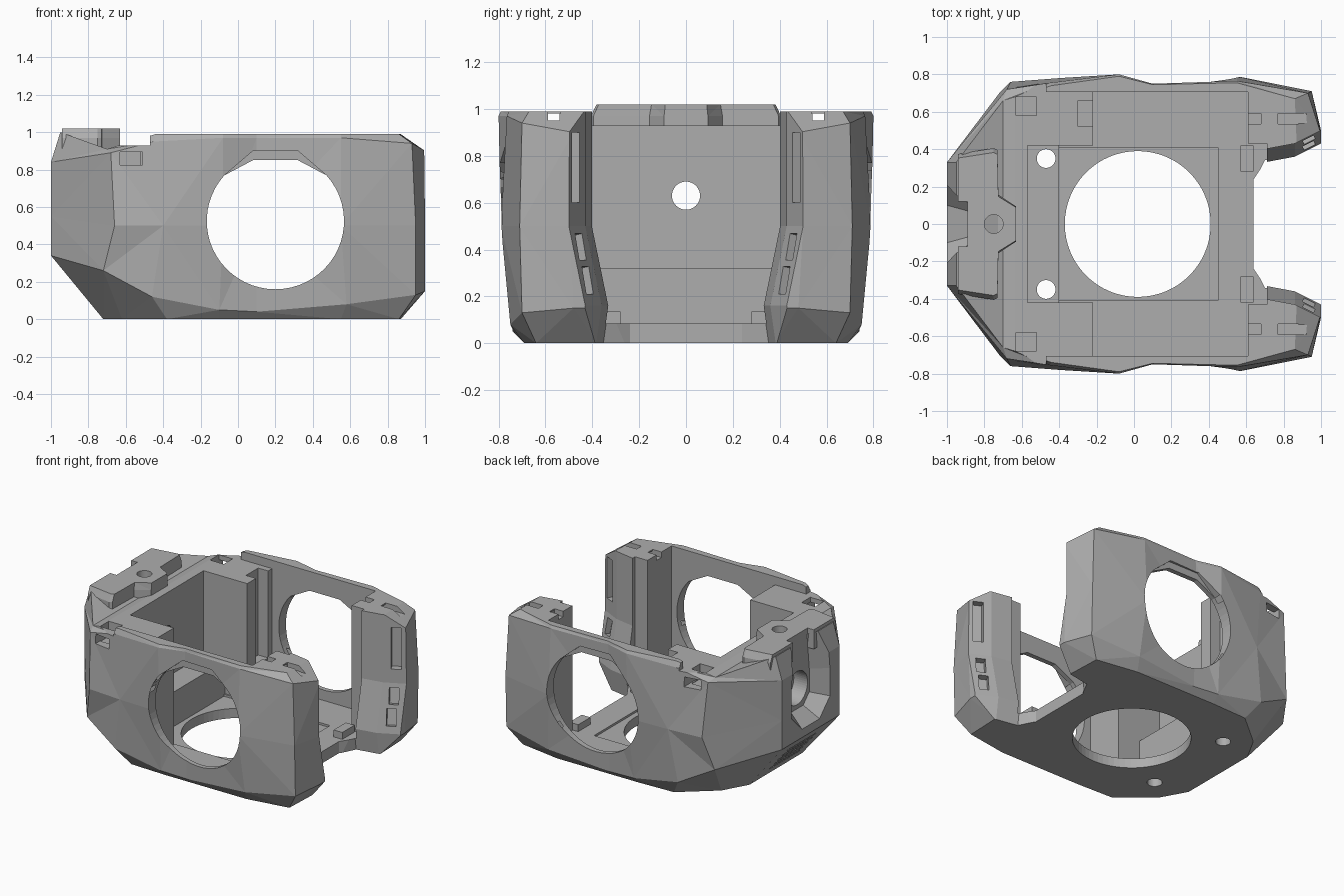
import bpy, bmesh, math
from mathutils import Matrix, Euler

cube = bpy.data.objects.get("Cube")
if cube:
    bpy.data.objects.remove(cube, do_unlink=True)

grey = bpy.data.materials.new("neutral grey")
grey.use_nodes = True
grey.diffuse_color = (0.42, 0.42, 0.42, 1)
grey.node_tree.nodes["Principled BSDF"].inputs["Base Color"].default_value = grey.diffuse_color


def finish(name, bm):
    bmesh.ops.triangulate(bm, faces=bm.faces[:])
    bmesh.ops.recalc_face_normals(bm, faces=bm.faces[:])
    mesh = bpy.data.meshes.new(name)
    bm.to_mesh(mesh)
    bm.free()
    mesh.materials.append(grey)
    ob = bpy.data.objects.new(name, mesh)
    bpy.context.collection.objects.link(ob)
    return ob


def loft(name, rings):
    """Skin half outlines (x, y, z), mirrored across y, and cap with strips."""
    bm = bmesh.new()
    n = len(rings[0])
    loops = []
    for r in rings:
        half = [bm.verts.new(p) for p in r]
        loops.append(half + [bm.verts.new((x, -y, z)) for x, y, z in reversed(r)])
    for a, b in zip(loops, loops[1:]):
        for i in range(2 * n):
            j = (i + 1) % (2 * n)
            bm.faces.new((a[i], a[j], b[j], b[i]))
    for l in (loops[0], loops[-1]):
        for i in range(n - 1):
            bm.faces.new((l[i], l[i + 1], l[-2 - i], l[-1 - i]))
    return finish(name, bm)


cutters = []


def box(x, y, z, rot=(0, 0, 0)):
    """Box cutter from x, y, z ranges, turned about its centre."""
    bm = bmesh.new()
    mid = [sum(r) / 2 for r in (x, y, z)]
    size = [abs(r[1] - r[0]) for r in (x, y, z)]
    m = Matrix.Translation(mid) @ Euler(rot).to_matrix().to_4x4() @ Matrix.Diagonal((*size, 1))
    bmesh.ops.create_cube(bm, size=1, matrix=m)
    cutters.append(finish("cutter", bm))


def rod(centre, radius, depth, rot=(0, 0, 0), sides=48):
    bm = bmesh.new()
    m = Matrix.Translation(centre) @ Euler(rot).to_matrix().to_4x4()
    bmesh.ops.create_cone(bm, cap_ends=True, segments=sides, radius1=radius,
                          radius2=radius, depth=depth, matrix=m)
    cutters.append(finish("cutter", bm))


def plate(points, y0, y1):
    """Prism cutter from an xz outline."""
    bm = bmesh.new()
    a = [bm.verts.new((x, y0, z)) for x, z in points]
    b = [bm.verts.new((x, y1, z)) for x, z in points]
    bm.faces.new(a)
    bm.faces.new(b)
    for i in range(len(a)):
        j = (i + 1) % len(a)
        bm.faces.new((a[i], a[j], b[j], b[i]))
    cutters.append(finish("cutter", bm))


def apply_cuts(ob):
    for c in cutters:
        c.hide_render = True
        mod = ob.modifiers.new("cut", 'BOOLEAN')
        mod.operation, mod.solver, mod.object = 'DIFFERENCE', 'EXACT', c
    bpy.context.view_layer.update()
    ev = ob.evaluated_get(bpy.context.evaluated_depsgraph_get())
    mesh = bpy.data.meshes.new_from_object(ev)
    ob.modifiers.clear()
    ob.data = mesh
    for c in cutters:
        bpy.data.objects.remove(c, do_unlink=True)
    cutters.clear()


# Faceted outer shell, nose at -x and open arms at +x
base = [(-.72, .30, 0), (-.62, .48, 0), (-.38, .68, 0), (-.1, .69, 0),
        (.1, .69, 0), (.55, .69, 0), (.86, .64, 0), (.87, .38, 0)]
chamfer = [(-1, .33, .34), (-.72, .70, .26), (-.46, .75, .12), (-.1, .74, .05),
           (.1, .73, .04), (.58, .75, .08), (.95, .70, .13), (1, .48, .15)]
waist = [(-1, .33, .55), (-.66, .76, .5), (-.4, .78, .5), (-.08, .79, .5),
         (.1, .75, .5), (.55, .79, .5), (.95, .71, .5), (1, .5, .5)]
brow = [(-1, .33, .84), (-.68, .72, .89), (-.45, .755, .95), (-.08, .80, .97),
        (.1, .75, .97), (.55, .765, .97), (.93, .70, .94), (1, .48, .90)]
crown = [(-.95, .33, 1.0), (-.70, .66, .91), (-.44, .74, .99), (-.08, .79, .99),
         (.1, .745, .99), (.55, .755, .99), (.86, .67, .99), (.87, .42, .99)]
shell = loft("shell", [base, chamfer, waist, brow, crown])

# Interior pockets and lowered deck
box((-.22, .61), (-.705, .705), (.085, 1.2))
box((-.57, .3), (-.42, .42), (.32, 1.2))
box((-.4, .3), (-.42, .42), (.085, 1.2))
box((.3, .71), (-.43, .43), (.085, 1.2))
box((-.40, .45), (-.41, .41), (.07, .2))
box((-.72, -.1), (-.705, .705), (.93, 1.2))
box((-.62, -.47), (-.9, .9), (.93, 1.2))
box((-.30, -.2), (.52, .66), (.3, 1.2))

# Open end between the arms, leaning inward near the floor
end = [(.64, .24), (.70, .40), (.86, .43), (1.0, .50), (1.1, .55)]
rings = []
for z, lean in ((-.05, -.04), (.16, -.07), (.5, 0), (1.2, 0)):
    rings.append([(x, y + (lean if i else 0), z) for i, (x, y) in enumerate(end)])
cutters.append(loft("cutter", rings))

# Floor and screw holes, nose bore with its wider mouth
rod((.02, 0, 0), .39, .5, sides=64)
for s in (-1, 1):
    rod((-.47, s * .35, .1), .05, .8)
sideways = (0, math.pi / 2, 0)
rod((-.7, 0, .63), .06, .8, sideways)
rod((-.88, 0, .63), .12, .2, sideways)

# Tapered recess in the nose
cutters.append(loft("cutter", [
    [(-1.1, .12, .36), (-1, .10, .40), (-.89, .07, .48)],
    [(-1.1, .29, .50), (-1, .22, .52), (-.89, .14, .55)],
    [(-1.1, .29, .72), (-1, .22, .72), (-.89, .14, .72)],
    [(-1.1, .22, 1.1), (-1, .18, 1.1), (-.89, .10, 1.1)]]))

# Vent grooves under the nose
for i in range(5):
    t = .25 + .12 * i
    x, z = -.72 - .28 * t, .34 * t
    box((x - .03, x + .03), (-.17, .17), (z - .008, z + .008), (0, math.radians(-40), 0))


def window(top):
    arc = [math.radians(138 + 264 * i / 40) for i in range(41)]
    pts = [(.2 + .367 * math.cos(a), .525 + .365 * math.sin(a)) for a in arc]
    return pts + [(.32, top), (.08, top)]


for s in (-1, 1):
    # Round side windows with a stepped upper edge
    plate(window(.85), s * .5, s * 1)
    plate(window(.90), s * .74, s * 1)
    # Corner clip pockets
    box((-.63, -.52), (s * .58, s * .68), (.82, 1.2))
    box((-.63, -.51), (s * .62, s * .9), (.825, .895))
    # Arm top channels
    box((.55, 1.1), (s * .54, s * .59), (.95, .98))
    for x in ((.6, .68), (.77, .88)):
        box(x, (s * .535, s * .59), (.95, 1.2))
    # Upright and leaning slots on the arm faces
    yaw = s * .46
    box((.905, .975), (s * .42, s * .52), (.60, .90), (0, 0, yaw))
    box((.905, .97), (s * .40, s * .49), (.355, .47), (s * -.2, 0, yaw))
    box((.905, .97), (s * .37, s * .46), (.21, .33), (s * -.2, 0, yaw))

apply_cuts(shell)

# Raised nose boss with its screw hole
outline = [(-.94, .36), (-.75, .39), (-.73, .38), (-.725, .15), (-.63, .09)]
boss = loft("nose_boss", [[(x, y * w, z) for x, y in outline]
                          for z, w in ((.88, 1.04), (.97, 1.04), (1.02, .98))])
rod((-.75, 0, 1), .05, .16)
box((-1.1, -.89), (-.12, .12), (.8, 1.2))
apply_cuts(boss)

# Small stops beside the arm feet
for s, side in ((1, "left"), (-1, "right")):
    bm = bmesh.new()
    m = Matrix.Translation((.605, s * .35, .1)) @ Matrix.Diagonal((.07, .14, .07, 1))
    bmesh.ops.create_cube(bm, size=1, matrix=m)
    finish(side + "_floor_stop", bm)
